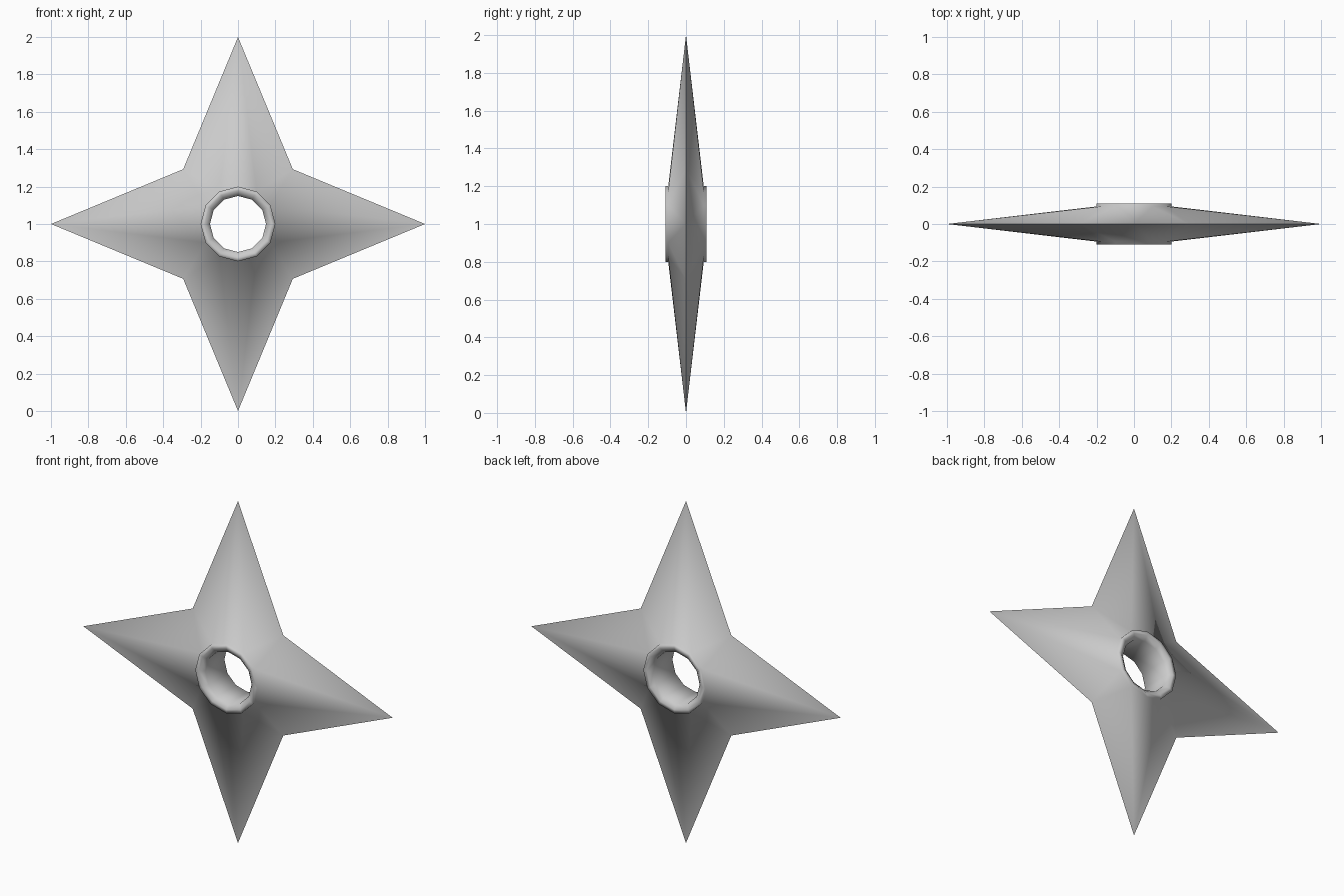
import bpy, bmesh
from math import sin, cos, pi, sqrt
from mathutils import Vector

if "Cube" in bpy.data.objects:
    bpy.data.objects.remove(bpy.data.objects["Cube"])

SIDES = 12
CENTRE_Z = 1.0
bm = bmesh.new()


def vert(radius, angle, y):
    return bm.verts.new(Vector((radius * cos(angle), y, CENTRE_Z + radius * sin(angle))))


def ring(radius, y):
    return [vert(radius, 2 * pi * i / SIDES, y) for i in range(SIDES)]


def bridge(a, b):
    for i in range(SIDES):
        j = (i + 1) % SIDES
        bm.faces.new((a[i], a[j], b[j], b[i]))


# Star outline: four long points and four notches, a knife edge at y = 0
notch = 0.293 * sqrt(2)
outline = [vert(notch if i % 2 else 1.0, i * pi / 4, 0) for i in range(8)]

# Blade slopes and raised rim on both sides of the star
rim_profile = [(0.2, 0.094), (0.2, 0.109), (0.178, 0.109), (0.15, 0.088)]
hole_rings = []
for side in (-1, 1):
    rings = [ring(r, side * y) for r, y in rim_profile]
    base = rings[0]
    for k in range(4):
        tip, dip, nxt = outline[2 * k], outline[2 * k + 1], outline[(2 * k + 2) % 8]
        r0, r1, r2, r3 = (base[(3 * k + n) % SIDES] for n in range(4))
        for f in ((tip, r1, r0), (tip, dip, r1), (dip, r2, r1),
                  (dip, nxt, r2), (nxt, r3, r2)):
            bm.faces.new(f)
    for a, b in zip(rings, rings[1:]):
        bridge(a, b)
    hole_rings.append(rings[-1])

# Wall of the centre hole
bridge(*hole_rings)

bmesh.ops.recalc_face_normals(bm, faces=bm.faces)
for f in bm.faces:
    f.smooth = True
edge_verts = set(outline)
for e in bm.edges:
    if e.verts[0] in edge_verts and e.verts[1] in edge_verts:
        e.smooth = False

mesh = bpy.data.meshes.new("throwing_star")
bm.to_mesh(mesh)
bm.free()
star = bpy.data.objects.new("throwing_star", mesh)
bpy.context.collection.objects.link(star)
